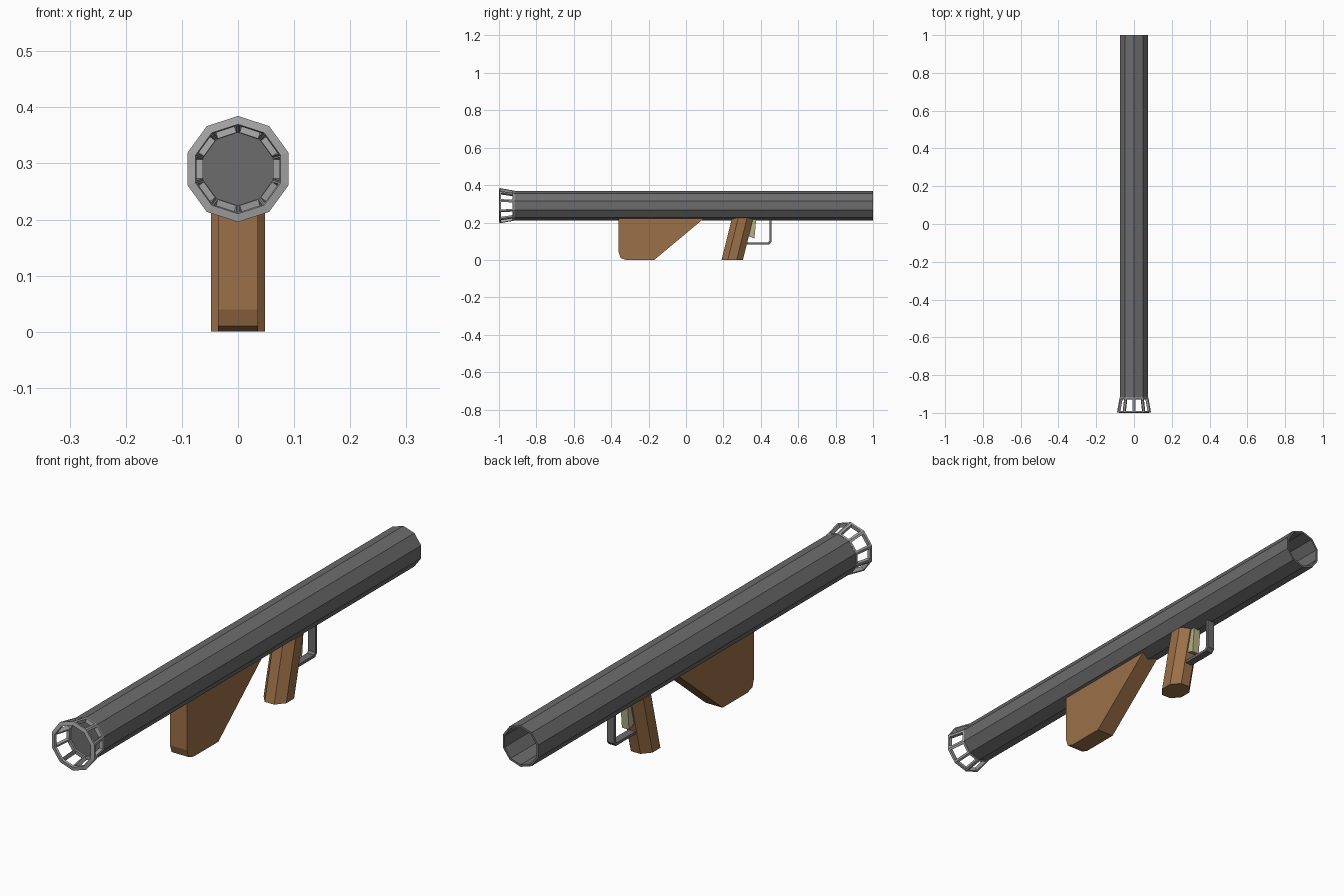
import bpy, bmesh
from math import sin, cos, pi

if "Cube" in bpy.data.objects:
    bpy.data.objects.remove(bpy.data.objects["Cube"])

AXIS_Z = 0.29   # height of the tube's centre line


def material(name, rgb):
    m = bpy.data.materials.new(name)
    m.diffuse_color = (*rgb, 1)
    m.use_nodes = True
    m.node_tree.nodes["Principled BSDF"].inputs["Base Color"].default_value = m.diffuse_color
    return m


dark = material("dark_metal", (0.15, 0.15, 0.15))
light = material("light_metal", (0.38, 0.38, 0.38))
wood = material("wood", (0.33, 0.16, 0.065))
olive = material("olive", (0.46, 0.44, 0.25))


def finish(name, bm, mat):
    bmesh.ops.recalc_face_normals(bm, faces=bm.faces[:])
    me = bpy.data.meshes.new(name)
    bm.to_mesh(me)
    bm.free()
    me.materials.append(mat)
    ob = bpy.data.objects.new(name, me)
    bpy.context.collection.objects.link(ob)
    return ob


def loft(rings, caps=True):
    """Bridge successive rings of points, optionally closing both ends."""
    bm = bmesh.new()
    vs = [[bm.verts.new(p) for p in r] for r in rings]
    n = len(vs[0])
    for a, b in zip(vs, vs[1:]):
        for i in range(n):
            j = (i + 1) % n
            bm.faces.new((a[i], a[j], b[j], b[i]))
    if caps:
        bm.faces.new(vs[0])
        bm.faces.new(vs[-1])
    return bm


def decagon(r, y):
    return [(r * sin(i * pi / 5), y, AXIS_Z + r * cos(i * pi / 5)) for i in range(10)]


def slab(name, profile, half_width, mat):
    """Extrude a (y, z) side profile symmetrically across x."""
    rings = [[(x, y, z) for y, z in profile] for x in (-half_width, half_width)]
    return finish(name, loft(rings), mat)


# Tube: closed at the front, hollow from the back
tube = [(0.079, -0.922), (0.079, 1), (0.071, 1), (0.071, -0.912)]
finish("tube", loft([decagon(r, y) for r, y in tube]), dark)

# Flared cage at the front: windows cut into each side, then thickened
bm = loft([decagon(0.0945, -0.997), decagon(0.08, -0.918)], caps=False)
bmesh.ops.recalc_face_normals(bm, faces=bm.faces[:])
panes = bm.faces[:]
bmesh.ops.inset_individual(bm, faces=panes, thickness=0.008, use_even_offset=True)
bmesh.ops.delete(bm, geom=panes, context='FACES')
cage = finish("front_cage", bm, light)
mod = cage.modifiers.new("thickness", 'SOLIDIFY')
mod.thickness = 0.015
mod.offset = -1

# Shoulder stock
slab("shoulder_stock", [(-0.36, 0.225), (-0.36, 0.04), (-0.35, 0.01), (-0.32, 0.0),
                        (-0.17, 0.0), (0.10, 0.225)], 0.036, wood)

# Raked octagonal grip
k = 1 / cos(pi / 8)
grip = [[(0.048 * k * cos((i + 0.5) * pi / 4), y + 0.057 * k * sin((i + 0.5) * pi / 4), z)
         for i in range(8)] for y, z in ((0.247, 0.0), (0.303, 0.225))]
finish("grip", loft(grip), wood)

# Trigger
slab("trigger", [(0.335, 0.225), (0.376, 0.225), (0.366, 0.115), (0.325, 0.13)], 0.015, olive)

# Trigger guard: bent strip from the tube back to the grip
slab("trigger_guard", [(0.457, 0.225), (0.457, 0.096), (0.445, 0.083), (0.30, 0.083),
                       (0.30, 0.093), (0.438, 0.093), (0.446, 0.101), (0.446, 0.225)],
     0.015, dark)
